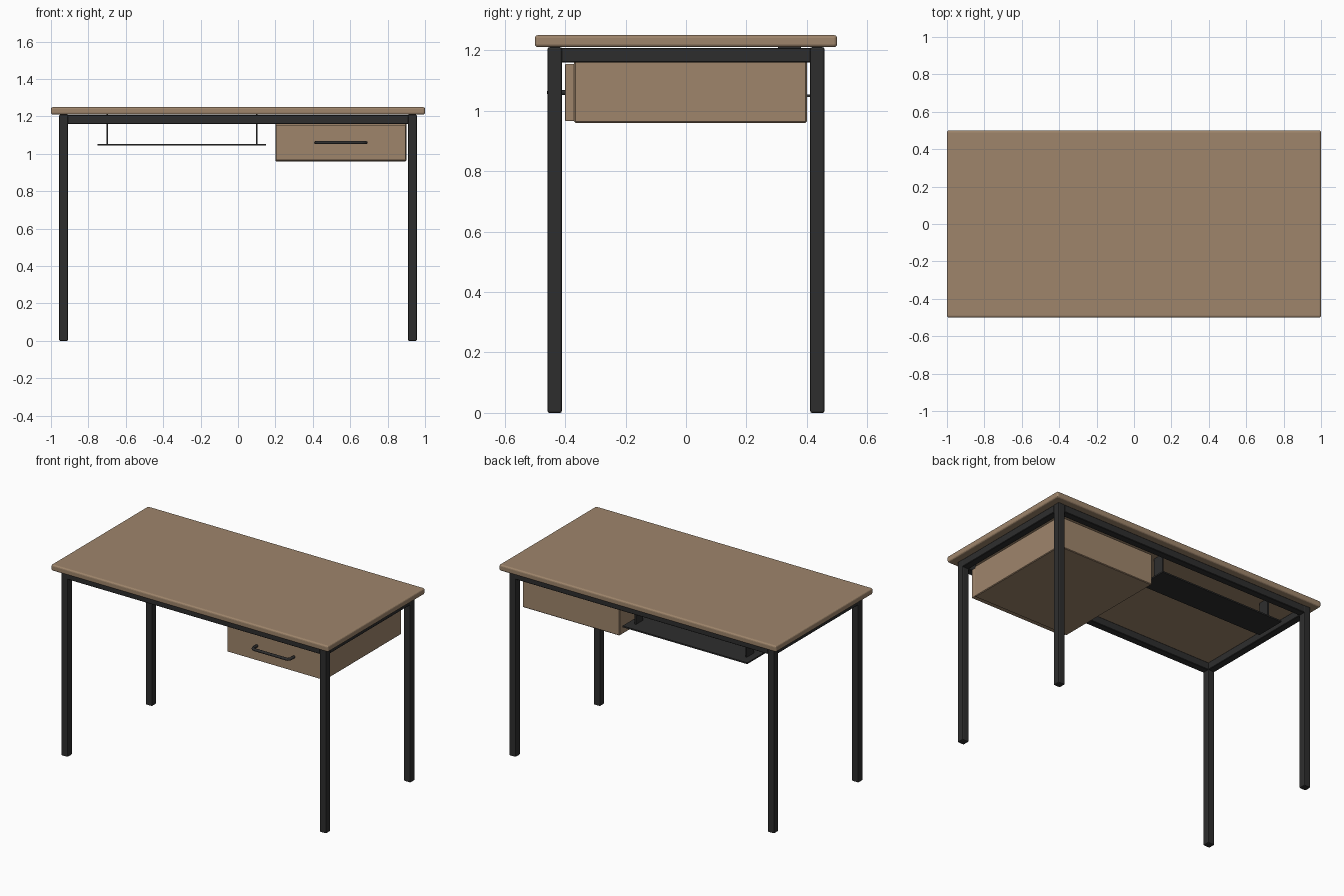
import bpy
from mathutils import Vector

if "Cube" in bpy.data.objects:
    bpy.data.objects.remove(bpy.data.objects["Cube"])


def material(name, rgb):
    m = bpy.data.materials.new(name)
    m.diffuse_color = (*rgb, 1.0)
    m.use_nodes = True
    m.node_tree.nodes["Principled BSDF"].inputs["Base Color"].default_value = m.diffuse_color
    return m


WOOD = material("brown wood", (0.345, 0.235, 0.148))
METAL = material("black metal", (0.027, 0.027, 0.027))


def box(name, lo, hi, mat, bevel=0.0, segments=1):
    """Box between two corners, with optionally softened edges."""
    lo, hi = Vector(lo), Vector(hi)
    bpy.ops.mesh.primitive_cube_add(size=1, location=(lo + hi) / 2)
    ob = bpy.context.object
    ob.name = name
    ob.scale = hi - lo
    bpy.ops.object.transform_apply(location=False, rotation=False, scale=True)
    ob.data.materials.append(mat)
    if bevel:
        mod = ob.modifiers.new("soft edges", 'BEVEL')
        mod.width = bevel
        mod.segments = segments
    return ob


# Table top
box("table_top", (-1, -0.5, 1.21), (1, 0.5, 1.25), WOOD, 0.01, 3)

# Legs and frame rails
XI, XO, YI, YO = 0.909, 0.956, 0.411, 0.458
for sx, side in ((-1, "left"), (1, "right")):
    x0, x1 = sorted((sx * XI, sx * XO))
    for sy, end in ((-1, "front"), (1, "back")):
        y0, y1 = sorted((sy * YI, sy * YO))
        box(f"{end}_{side}_leg", (x0, y0, 0), (x1, y1, 1.21), METAL, 0.006, 2)
    box(f"{side}_rail", (x0, -YI - 0.003, 1.16), (x1, YI + 0.003, 1.208), METAL, 0.003)
for sy, end in ((-1, "front"), (1, "back")):
    y0, y1 = sorted((sy * YI, sy * YO))
    box(f"{end}_rail", (-XI - 0.003, y0, 1.16), (XI + 0.003, y1, 1.208), METAL, 0.003)

# Drawer body and front panel
box("drawer_box", (0.20, -0.37, 0.96), (0.90, 0.40, 1.163), WOOD, 0.004)
box("drawer_front", (0.203, -0.40, 0.965), (0.897, -0.368, 1.155), WOOD, 0.004, 2)

# Bent bar handle
cu = bpy.data.curves.new("drawer_handle", 'CURVE')
cu.dimensions = '3D'
cu.bevel_depth = 0.009
cu.bevel_resolution = 3
cu.use_fill_caps = True
half = [(0.134, -0.395), (0.134, -0.432), (0.131, -0.443), (0.123, -0.450), (0.11, -0.452)]
path = [(-x, y) for x, y in half] + half[::-1]
spline = cu.splines.new('POLY')
spline.points.add(len(path) - 1)
for p, (x, y) in zip(spline.points, path):
    p.co = (0.55 + x, y, 1.06, 1)
handle = bpy.data.objects.new("drawer_handle", cu)
bpy.context.collection.objects.link(handle)
cu.materials.append(METAL)

# Cable tray hung under the back of the top
box("cable_tray", (-0.75, 0.24, 1.045), (0.15, 0.44, 1.054), METAL)
for x, side in ((-0.70, "left"), (0.10, "right")):
    box(f"{side}_tray_hanger", (x - 0.004, 0.305, 1.05), (x + 0.004, 0.38, 1.212), METAL)
